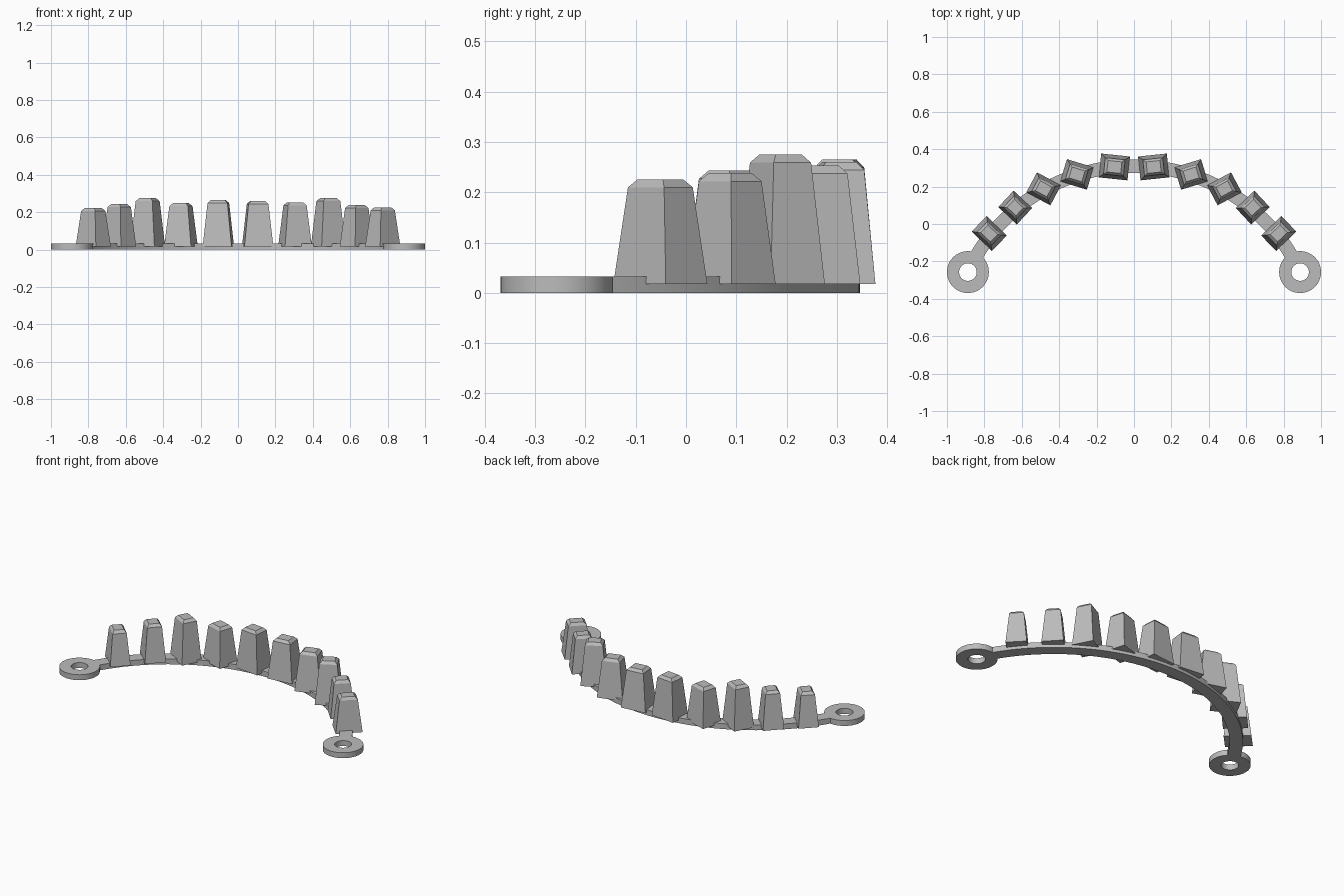
import bpy, bmesh, math
from mathutils import Matrix, Vector

if "Cube" in bpy.data.objects:
    bpy.data.objects.remove(bpy.data.objects["Cube"])

grey = bpy.data.materials.new("plain grey")
grey.diffuse_color = (0.5, 0.5, 0.5, 1)
grey.use_nodes = True
grey.node_tree.nodes["Principled BSDF"].inputs["Base Color"].default_value = grey.diffuse_color


def finish(name, bm, smooth=False):
    bmesh.ops.recalc_face_normals(bm, faces=bm.faces)
    me = bpy.data.meshes.new(name)
    bm.to_mesh(me)
    bm.free()
    me.materials.append(grey)
    ob = bpy.data.objects.new(name, me)
    bpy.context.collection.objects.link(ob)
    if smooth:
        bpy.context.view_layer.objects.active = ob
        ob.select_set(True)
        bpy.ops.object.shade_smooth_by_angle(angle=math.radians(30))
        ob.select_set(False)
    return ob


def sweep(name, sections, closed, smooth=True):
    """Join equal cross-sections into a solid strip or ring."""
    bm = bmesh.new()
    loops = [[bm.verts.new(p) for p in s] for s in sections]
    n = len(loops)
    for i in range(n if closed else n - 1):
        a, b = loops[i], loops[(i + 1) % n]
        for j in range(4):
            k = (j + 1) % 4
            bm.faces.new((a[j], a[k], b[k], b[j]))
    if not closed:
        bm.faces.new(loops[0])
        bm.faces.new(loops[-1])
    return finish(name, bm, smooth)


def section(cx, cy, a, r0, r1, h):
    c, s = math.cos(a), math.sin(a)
    return [(cx + r * c, cy + r * s, z)
            for r, z in ((r0, 0), (r1, 0), (r1, h), (r0, h))]


H = 0.033            # thickness of bar and eyelets
R, CY = 0.98, -0.67  # radius and centre of the bar arc

# Curved bar, stopping inside the rims of the eyelets
end = math.asin(0.843 / R)
sweep("curved_bar",
      [section(0, CY, math.pi / 2 + end * (i / 32 - 1), R - 0.036, R + 0.036, H)
       for i in range(65)], False)

# Flat eyelets at both ends
for side, label in ((-1, "left"), (1, "right")):
    sweep(label + "_eyelet",
          [section(side * 0.888, -0.257, math.tau * i / 48, 0.047, 0.112, H)
           for i in range(48)], True)


def tooth(name, x, y, width, depth, turn, top):
    """Tapered block with a chamfered crown."""
    bm = bmesh.new()
    rot = Matrix.Rotation(turn, 3, 'Z')
    loops = []
    for scale, z in ((1, 0.018), (0.69, top - 0.016), (0.48, top)):
        loops.append([bm.verts.new(Vector((x, y, 0)) + rot @ Vector(
            (sx * width * scale / 2, sy * depth * scale / 2, z)))
            for sx, sy in ((-1, -1), (1, -1), (1, 1), (-1, 1))])
    for a, b in zip(loops, loops[1:]):
        for j in range(4):
            k = (j + 1) % 4
            bm.faces.new((a[j], a[k], b[k], b[j]))
    bm.faces.new(loops[0])
    bm.faces.new(loops[-1])
    finish(name, bm)


# x, y, width, depth, turn in degrees, left height, right height
teeth = [
    (0.105, 0.305, 0.155, 0.128, 6, 0.265, 0.260),
    (0.305, 0.265, 0.150, 0.125, 17, 0.248, 0.253),
    (0.483, 0.188, 0.146, 0.122, 28, 0.275, 0.275),
    (0.635, 0.088, 0.136, 0.120, 43, 0.243, 0.238),
    (0.774, -0.051, 0.150, 0.115, 44, 0.223, 0.226),
]
for i, (x, y, w, d, turn, hl, hr) in enumerate(teeth, 1):
    for side, label, h in ((-1, "left", hl), (1, "right", hr)):
        tooth(f"{label}_tooth_{i}", side * x, y, w, d, side * math.radians(turn), h)
